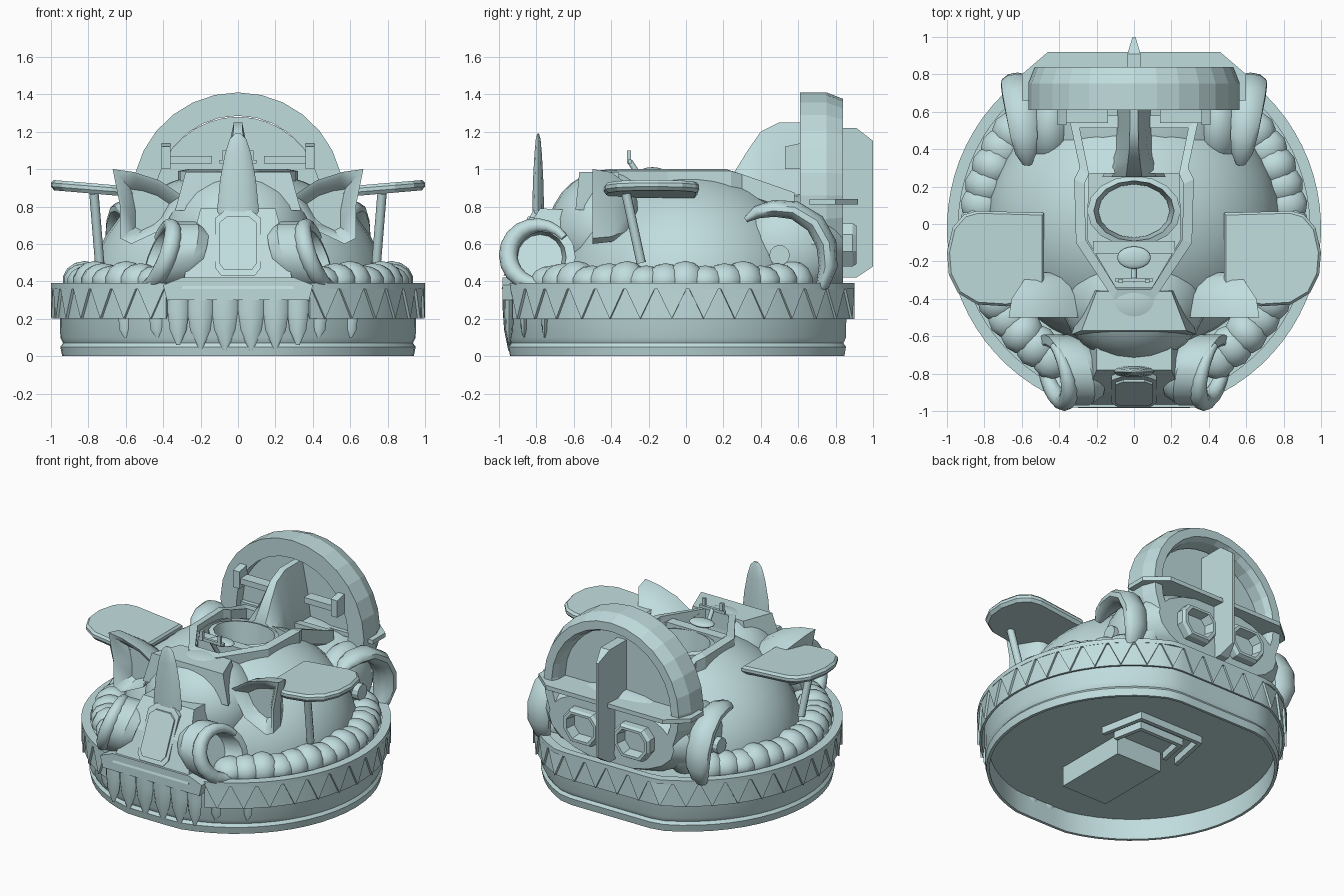
import bpy, bmesh, math
from math import sin, cos, pi, radians
from mathutils import Vector, Matrix

if "Cube" in bpy.data.objects:
    bpy.data.objects.remove(bpy.data.objects["Cube"])

MAT = bpy.data.materials.new("pale_teal")
MAT.diffuse_color = (0.53, 0.72, 0.73, 1)
MAT.use_nodes = True
MAT.node_tree.nodes["Principled BSDF"].inputs["Base Color"].default_value = MAT.diffuse_color


def finish(name, bm, smooth=35):
    bmesh.ops.recalc_face_normals(bm, faces=bm.faces[:])
    me = bpy.data.meshes.new(name)
    bm.to_mesh(me)
    bm.free()
    ob = bpy.data.objects.new(name, me)
    bpy.context.collection.objects.link(ob)
    me.materials.append(MAT)
    if smooth:
        bpy.ops.object.select_all(action='DESELECT')
        ob.select_set(True)
        bpy.context.view_layer.objects.active = ob
        bpy.ops.object.shade_smooth_by_angle(angle=radians(smooth))
    return ob


def sweep(name, rings, loop=False, smooth=35):
    """Skin a list of equal closed sections; cap the ends unless looped."""
    bm = bmesh.new()
    vs = [[bm.verts.new(p) for p in r] for r in rings]
    n = len(vs[0])
    for i in range(len(vs) if loop else len(vs) - 1):
        a, b = vs[i], vs[(i + 1) % len(vs)]
        for j in range(n):
            bm.faces.new((a[j], a[(j + 1) % n], b[(j + 1) % n], b[j]))
    if not loop:
        bm.faces.new(vs[0])
        bm.faces.new(vs[-1])
    return finish(name, bm, smooth)


def prism(name, pts, axis, a, b, scale_b=1.0):
    """Extrude a 2D outline along an axis from a to b."""
    c = [sum(p[k] for p in pts) / len(pts) for k in (0, 1)]

    def ring(d, s):
        out = []
        for p in pts:
            q = [c[k] + (p[k] - c[k]) * s for k in (0, 1)]
            q.insert(axis, d)
            out.append(q)
        return out
    return sweep(name, [ring(a, 1), ring(b, scale_b)], smooth=0)


def box(name, x0, x1, y0, y1, z0, z1):
    return prism(name, [(x0, y0), (x1, y0), (x1, y1), (x0, y1)], 2, z0, z1)


def ellipsoid(name, c, r, u=20, v=12, spin=0):
    bm = bmesh.new()
    bmesh.ops.create_uvsphere(bm, u_segments=u, v_segments=v, radius=1)
    m = Matrix.Translation(c) @ Matrix.Rotation(spin, 4, 'Z') @ Matrix.Diagonal((*r, 1))
    bmesh.ops.transform(bm, verts=bm.verts, matrix=m)
    return finish(name, bm, 60)


def tube(name, pts, radii, n=10, stretch=(1, 1, 1)):
    """Round tube of varying radius along a path, its section stretched per axis."""
    pts = [Vector(p) for p in pts]
    rings = []
    for i, p in enumerate(pts):
        d = (pts[min(i + 1, len(pts) - 1)] - pts[max(i - 1, 0)]).normalized()
        side = d.cross(Vector((1, 0, 0.01))).normalized()
        up = d.cross(side)
        offs = [radii[i] * (side * cos(2 * pi * k / n) + up * sin(2 * pi * k / n)) for k in range(n)]
        rings.append([p + Vector([o[q] * stretch[q] for q in range(3)]) for o in offs])
    return sweep(name, rings, smooth=50)


def around(a, r, z):
    """Point on the hull outline: a circle with flattened front and back."""
    return Vector((r * cos(a), max(-r, min(0.9 * r, -0.02 + r * sin(a))), z))


# hull: skirt wall, floor, deck and toothed bumper
skirt = [(0.94, 0), (0.95, 0.05), (0.935, 0.07), (0.95, 0.1), (0.955, 0.37), (0.93, 0.37), (0.92, 0)]
sweep("skirt", [[around(2 * pi * i / 56, r, z) for r, z in skirt] for i in range(56)], loop=True)
sweep("deck", [[around(2 * pi * i / 56, 0.95, z) for i in range(56)] for z in (0.15, 0.38)], smooth=0)
A0, A1, N = radians(-67), radians(247), 32
band = [(1.0, 0.36), (1.0, 0.39), (0.94, 0.39), (0.97, 0.2), (0.985, 0.2), (0.985, 0.36)]
sweep("bumper_band", [[around(A0 + (A1 - A0) * i / 64, r, z) for r, z in band] for i in range(65)], smooth=25)
for i in range(N):
    a, b = (A0 + (A1 - A0) * (i + k) / N for k in (0, 1))
    sweep("bumper_tooth", [[around(a, r, 0.375), around(b, r, 0.375), around((a + b) / 2, r, 0.2)]
                           for r in (1.0, 0.975)], smooth=0)

# lumpy padding ring on the deck
for s in (1, -1):
    for i in range(15):
        a = radians(-58 + i * 7.4)
        p = around(a, 0.82, 0.4)
        ellipsoid("padding", (s * p.x, p.y, p.z), (0.12, 0.11, 0.085 + 0.012 * (i % 3)), 12, 7, a if s > 0 else pi - a)

# front jaw with fangs
prism("jaw_lip", [(-0.38, 0.3), (0.38, 0.3), (0.4, 0.38), (0.3, 0.42), (-0.3, 0.42), (-0.4, 0.38)], 1, -0.98, -0.7)
for x, w, tip in [(0.07, 0.08, 0.03), (0.2, 0.075, 0.04), (0.32, 0.06, 0.06), (0.43, 0.05, 0.1), (0.6, 0.045, 0.1)]:
    for s in (1, -1):
        y = -0.945 if x < 0.35 else -0.02 - math.sqrt(0.9 - x * x)
        tube("fang", [(s * x, y, 0.36), (s * x, y, 0.24), (s * x, y, 0.14), (s * x, y, tip)],
             [w, w * 0.95, w * 0.75, 0.01], 8, (1, 0.45, 1))

# main body dome, cut open for the cockpit
bm = bmesh.new()
bmesh.ops.create_uvsphere(bm, u_segments=32, v_segments=20, radius=1)
for v in bm.verts:
    x, y, z = v.co
    v.co = (0.79 * x, 0.02 + 0.7 * y, 0.36 + (0.64 * z if z > 0 else 0))
    v.co.z = min(v.co.z, 0.97)
bmesh.ops.remove_doubles(bm, verts=bm.verts, dist=0.0005)
bmesh.ops.dissolve_degenerate(bm, edges=bm.edges, dist=0.0005)
body = finish("body_dome", bm, 40)
head = ellipsoid("head_bulge", (0, -0.4, 0.66), (0.39, 0.34, 0.34), 24, 14)
half = [(0.24, 0.27), (0.25, -0.08), (0.09, -0.35)]
cut = prism("cockpit_cutter", half + [(-x, y) for x, y in reversed(half)], 2, 0.74, 1.4)
cut.hide_render = True
cut.hide_viewport = True
for ob in (body, head):
    m = ob.modifiers.new("cockpit", 'BOOLEAN')
    m.object, m.operation, m.solver = cut, 'DIFFERENCE', 'EXACT'

# cockpit rim, running back and down to the fan
rim = [(0.35, 0.58), (0.29, 0.3), (0.32, 0.24), (0.31, -0.1), (0.11, -0.4)]
rim = rim + [(-x, y) for x, y in reversed(rim)]
rings = []
for x, y in rim:
    z = 0.99 - max(0, y - 0.25) * 0.35
    ix, iy = x * 0.83, 0.02 + (y - 0.02) * 0.88
    rings.append([(x, y, z - 0.1), (x, y, z), (ix, iy, z + 0.01), (ix, iy, z - 0.12)])
sweep("cockpit_rim", rings, loop=True, smooth=0)

# seat, dashboard, steering disc and handle
seat = [(0.25, 0.77), (0.25, 0.95), (0.215, 0.96), (0.19, 0.76)]
sweep("seat", [[(r * cos(2 * pi * i / 16), 0.07 + 0.75 * r * sin(2 * pi * i / 16), z) for r, z in seat]
               for i in range(16)], loop=True)
box("dashboard", -0.22, 0.22, -0.16, -0.09, 0.8, 0.97)
ellipsoid("steering_disc", (0, -0.18, 0.99), (0.09, 0.06, 0.02))
tube("steering_post", [(0, -0.22, 0.92), (0, -0.3, 1.04)], [0.015] * 2, 8)
box("steering_handle", -0.1, 0.1, -0.31, -0.29, 1.03, 1.05)
for s in (1, -1):
    box("handle_grip", s * 0.07 - 0.012, s * 0.07 + 0.012, -0.315, -0.295, 1.03, 1.1)

# brow plate, nose panel, radiator and horn
prism("brow_plate", [(-0.2, -0.36), (0.2, -0.36), (0.28, -0.57), (-0.28, -0.57)], 2, 0.985, 0.78, 1.2)
sweep("nose_panel", [[(-w, y, z), (w, y, z), (w, -0.6, z - 0.01), (-w, -0.6, z - 0.01)]
                     for w, y, z in [(0.3, -0.985, 0.36), (0.25, -0.9, 0.6), (0.2, -0.78, 0.79)]], smooth=0)
grille = [(-0.09, 0.43), (0.09, 0.43), (0.12, 0.47), (0.12, 0.74), (0.07, 0.78), (-0.07, 0.78), (-0.12, 0.74), (-0.12, 0.47)]
for k, inset in ((1, 0.0), (0.82, 0.012)):
    sweep("radiator", [[(x * k, -0.99 + (0.6 + (z - 0.6) * k - 0.38) * 0.45 - d - inset, 0.6 + (z - 0.6) * k)
                        for x, z in grille] for d in (-0.05, 0.008)], smooth=0)
sweep("horn", [[(w * cos(2 * pi * k / 10), -0.79 + 0.3 * w * sin(2 * pi * k / 10), z) for k in range(10)]
               for w, z in [(0.11, 0.7), (0.11, 0.8), (0.095, 0.95), (0.07, 1.08), (0.045, 1.16), (0.015, 1.19)]])

# mirrored side parts
for s in (1, -1):
    # ears: shell narrowing backwards, hollow front
    ear = [(0.3, 0.86), (0.4, 0.68), (0.57, 0.6), (0.63, 0.63), (0.63, 0.8), (0.67, 1.0), (0.56, 0.985), (0.42, 0.94)]
    sweep("ear", [[(s * (0.45 + (x - 0.45) * k), y, 0.76 + (z - 0.76) * k) for x, z in ear]
                  for k, y in ((0.55, -0.41), (0.86, -0.49), (1, -0.5), (0.93, -0.4), (0.6, -0.29), (0.3, -0.26))])
    # wing and strut
    wing = [(0.48, 0.06), (0.48, -0.32), (0.56, -0.41), (0.68, -0.44), (0.84, -0.43), (0.94, -0.37),
            (0.99, -0.27), (1.0, -0.15), (0.97, -0.02), (0.91, 0.05), (0.84, 0.07)]
    sweep("wing", [[(s * (0.72 + (x - 0.72) * k), -0.19 + (y + 0.19) * k, z + 0.08 * (x - 0.48)) for x, y in wing]
                   for k, z in ((0.94, 0.845), (1, 0.865), (1, 0.885), (0.95, 0.9))], smooth=0)
    tube("wing_strut", [(s * 0.77, -0.32, 0.87), (s * 0.74, -0.24, 0.5)], [0.025] * 2, 8)

    # front pods: dished drum with crescent rim, leaning outwards at the bottom
    def pod(y, z, off=0):
        return (s * (0.38 - 0.35 * (z - 0.52) + 0.3 * (y + 0.78) + off), y, z)
    sweep("front_pod", [[pod(-0.78 + r * cos(2 * pi * k / 16), 0.53 + r * sin(2 * pi * k / 16), o) for k in range(16)]
                        for r, o in ((0.15, -0.15), (0.19, -0.08), (0.19, 0.05), (0.14, 0.06), (0.12, -0.06))])
    arc = [radians(35 + i * 290 / 16) for i in range(17)]
    tube("front_pod_rim", [pod(-0.785 + 0.165 * cos(a), 0.54 + 0.16 * sin(a), 0.05) for a in arc],
         [0.02 + 0.03 * sin(pi * i / 16) for i in range(17)])

    # rear crescents, pods and hubs
    path = [(0.32, 0.73), (0.38, 0.77), (0.47, 0.79), (0.58, 0.78), (0.69, 0.71), (0.75, 0.6), (0.76, 0.48), (0.73, 0.38), (0.69, 0.33)]
    tube("rear_crescent", [(s * (0.58 + 0.12 * (y - 0.4)), y, z) for y, z in path],
         [0.015, 0.035, 0.045, 0.05, 0.055, 0.055, 0.05, 0.035, 0.015], 10, (1.7, 1, 1))
    ellipsoid("rear_pod", (s * 0.45, 0.55, 0.57), (0.15, 0.26, 0.25))
    prism("rear_hub", [(0.5 + 0.055 * cos(k * pi / 6), 0.54 + 0.055 * sin(k * pi / 6)) for k in range(12)], 0, s * 0.5, s * 0.63)
    # rear hollow exhausts
    octa = [(0.14, 0.05), (0.09, 0.11), (-0.09, 0.11), (-0.14, 0.05), (-0.14, -0.04), (-0.08, -0.12), (0.08, -0.12), (0.14, -0.04)]
    sweep("exhaust", [[(s * 0.2 + x * k, y, 0.6 + z * k) for x, z in octa]
                      for k, y in ((1, 0.75), (1, 0.89), (0.9, 0.91), (0.75, 0.91), (0.6, 0.8))], smooth=0)
    # brackets in front of the fan
    box("fan_bracket", s * 0.27 - 0.13, s * 0.27 + 0.13, 0.54, 0.62, 1.03, 1.07)
    sweep("fan_bracket_arm", [[(s * x, y, z) for y, z in ((0.53, 1.0), (0.53, 1.12), (0.62, 1.14), (0.62, 1.0))]
                              for x in (0.36, 0.41)], smooth=0)

# rear housing, fan ring, backing disc, crossbar and rudder
rear = [(0.58 * cos(2 * pi * k / 20), 0.6 + 0.27 * sin(2 * pi * k / 20)) for k in range(20)]
sweep("rear_housing", [[(x * k, y, 0.6 + (z - 0.6) * k) for x, z in rear]
                       for k, y in ((0.85, 0.84), (1, 0.76), (1, 0.6), (0.9, 0.45))])
sec = [(0.61, 0.565), (0.75, 0.565), (0.84, 0.53), (0.84, 0.47), (0.8, 0.45), (0.61, 0.44)]
sweep("fan_ring", [[(r * cos(a), y, 0.845 + r * sin(a)) for y, r in sec]
                   for a in [radians(-24 + 228 * i / 18) for i in range(19)]], smooth=0)
prism("fan_disc", [(0.46 * cos(radians(i * 10)), 0.8 + 0.48 * sin(radians(i * 10))) for i in range(19)], 1, 0.69, 0.72)
prism("rear_crossbar", [(-0.6, 0.66), (0.6, 0.66), (0.6, 0.8), (0.46, 0.92), (-0.46, 0.92), (-0.6, 0.8)], 2, 0.81, 0.84)
rudder = [(0.7, 1.22), (0.91, 1.22), (1.0, 1.15), (1.0, 0.48), (0.91, 0.42), (0.7, 0.42)]
sweep("rudder", [[(s * (0.035 if y < 0.95 else 0.008), y, z) for y, z in rudder] for s in (1, -1)], smooth=0)

# back fin rising from the cockpit to the fan
sweep("back_fin", [[(-w, y, 0.85), (-w * 0.7, y, (0.85 + z) / 2), (-w * 0.25, y, z), (w * 0.25, y, z),
                    (w * 0.7, y, (0.85 + z) / 2), (w, y, 0.85)]
                   for w, y, z in [(0.17, 0.25, 0.97), (0.13, 0.33, 1.1), (0.1, 0.4, 1.2), (0.09, 0.5, 1.25), (0.09, 0.7, 1.25)]])

# underside: cockpit tub and nested frames
box("under_tub", -0.18, 0.18, -0.5, 0.05, 0.01, 0.16)
for k in (0.22, 0.32):
    sweep("under_frame", [[(x * q, 0.06 + y * q, z) for q, z in ((k, 0.1), (k - 0.03, 0.1), (k - 0.03, 0.16), (k, 0.16))]
                          for x, y in ((-1, 0), (-0.8, 1), (0.8, 1), (1, 0))], smooth=0)
